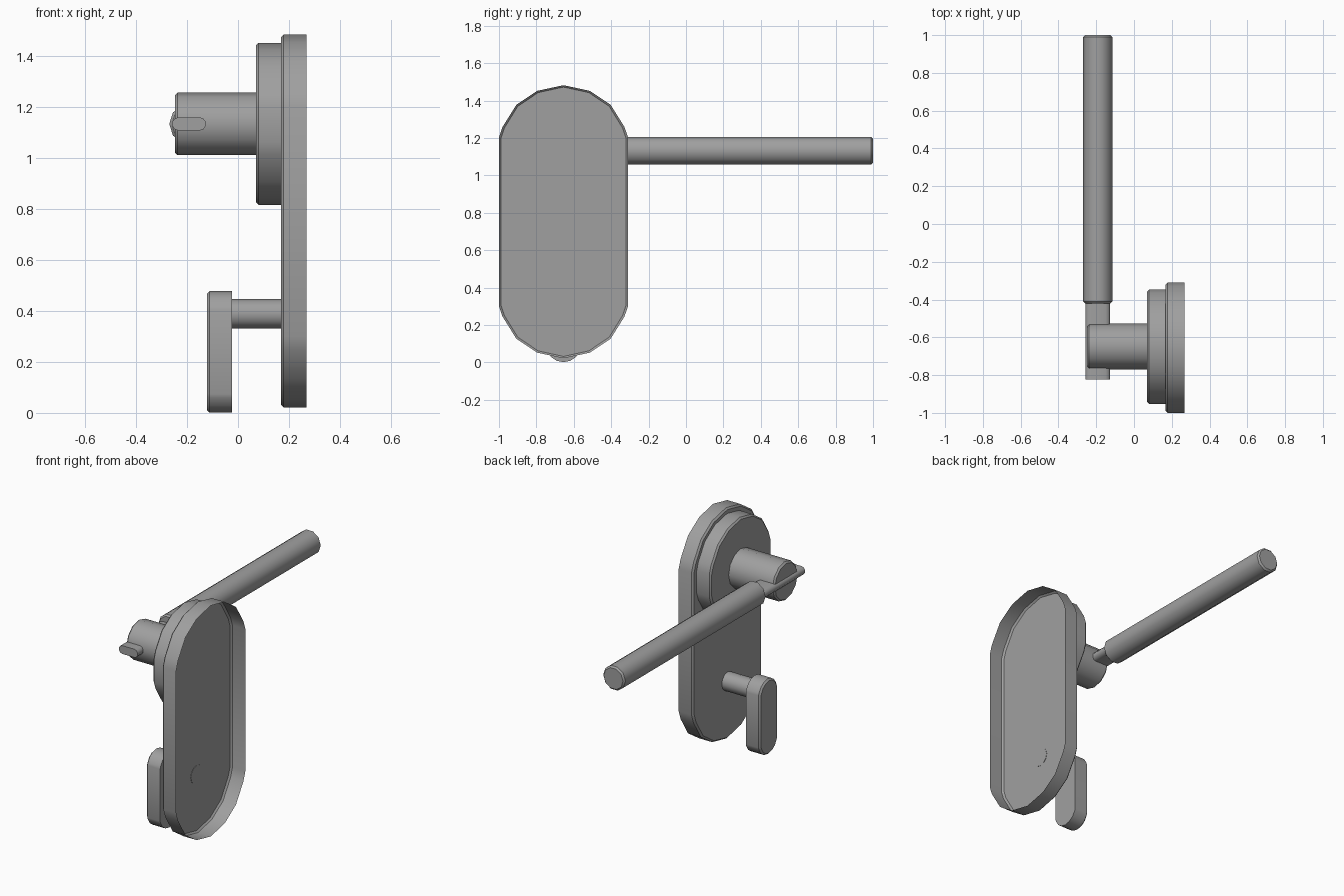
import bpy, bmesh, math

if "Cube" in bpy.data.objects:
    bpy.data.objects.remove(bpy.data.objects["Cube"], do_unlink=True)

grey = bpy.data.materials.new("brushed grey metal")
grey.use_nodes = True
COLOUR = (0.35, 0.35, 0.35, 1)
grey.diffuse_color = COLOUR
grey.node_tree.nodes["Principled BSDF"].inputs["Base Color"].default_value = COLOUR

# Quarter of the rounded end, for a half width of one, from the side to the top
CAP = [(1, 0), (0.945, 0.162), (0.731, 0.505), (0.405, 0.722), (0, 0.809)]


def rounded(half_width, half_height):
    """Upright outline with straight sides and faceted round ends."""
    straight = half_height - CAP[-1][1] * half_width
    q = [(u * half_width, straight + v * half_width) for u, v in CAP]
    top = q + [(-u, v) for u, v in q[-2::-1]]
    return top + [(-u, -v) for u, v in top]


def ring(radius, sides):
    return [(radius * math.cos(math.tau * i / sides),
             radius * math.sin(math.tau * i / sides)) for i in range(sides)]


def flat_bar(half_width, r):
    """Outline of a lying bar with rounded edges."""
    pts = []
    for i in range(12):
        a = -math.pi / 2 + math.pi * (i % 6) / 5
        s = 1 if i < 6 else -1
        pts.append((s * (half_width - r + r * math.cos(a)), s * r * math.sin(a)))
    return pts


def prism(name, outline, axis, centre, start, end, bevel=(0, 0), open_end=False):
    """Extrude an outline along x or y, with chamfered ends and an optional open end."""
    wide = max(abs(u) for u, v in outline)
    high = max(abs(v) for u, v in outline)
    sections = [(start, bevel[0])] if bevel[0] else []
    sections += [(start + bevel[0], 0), (end - bevel[1], 0)]
    sections += [(end, bevel[1])] if bevel[1] else []
    bm = bmesh.new()
    loops = []
    for a, inset in sections:
        loop = []
        for u, v in outline:
            u = centre[0] + u * (1 - inset / wide)
            v = centre[1] + v * (1 - inset / high)
            loop.append(bm.verts.new((a, u, v) if axis == "x" else (u, a, v)))
        loops.append(loop)
    n = len(outline)
    for lo, hi in zip(loops, loops[1:]):
        for i in range(n):
            j = (i + 1) % n
            bm.faces.new((lo[i], lo[j], hi[j], hi[i]))
    bm.faces.new(loops[0])
    if not open_end:
        bm.faces.new(loops[-1])
    bmesh.ops.recalc_face_normals(bm, faces=bm.faces)
    mesh = bpy.data.meshes.new(name)
    bm.to_mesh(mesh)
    bm.free()
    mesh.materials.append(grey)
    obj = bpy.data.objects.new(name, mesh)
    bpy.context.collection.objects.link(obj)
    bpy.ops.object.select_all(action="DESELECT")
    obj.select_set(True)
    bpy.context.view_layer.objects.active = obj
    bpy.ops.object.shade_smooth_by_angle(angle=math.radians(40))
    return obj


MID_Y, LEVER_Z, LEVER_X = -0.655, 1.132, -0.192
EDGE = 0.01

# Back plate, a hollow pan open towards the door, and the raised rose on it
prism("back_plate", rounded(0.345, 0.73), "x", (MID_Y, 0.752), 0.168, 0.268, (EDGE, 0), True)
prism("lever_rose", rounded(0.303, 0.317), "x", (MID_Y + 0.005, LEVER_Z), 0.07, 0.168, (EDGE, 0))

# Lever: spindle, flat tang through it, and round grip
prism("spindle", ring(0.1225, 12), "x", (MID_Y + 0.007, LEVER_Z), -0.247, 0.07, (EDGE, 0))
prism("lever_tang", flat_bar(0.067, 0.026), "y", (LEVER_X, LEVER_Z), -0.822, -0.41)
prism("lever_grip", ring(0.0775, 10), "y", (LEVER_X, LEVER_Z), -0.42, 1.0, (EDGE, EDGE))

# Thumb turn and its stem
prism("thumb_turn_stem", ring(0.058, 12), "x", (MID_Y, 0.388), -0.03, 0.17)
prism("thumb_turn", rounded(0.09, 0.238), "x", (MID_Y, 0.239), -0.122, -0.023, (EDGE, 0))
